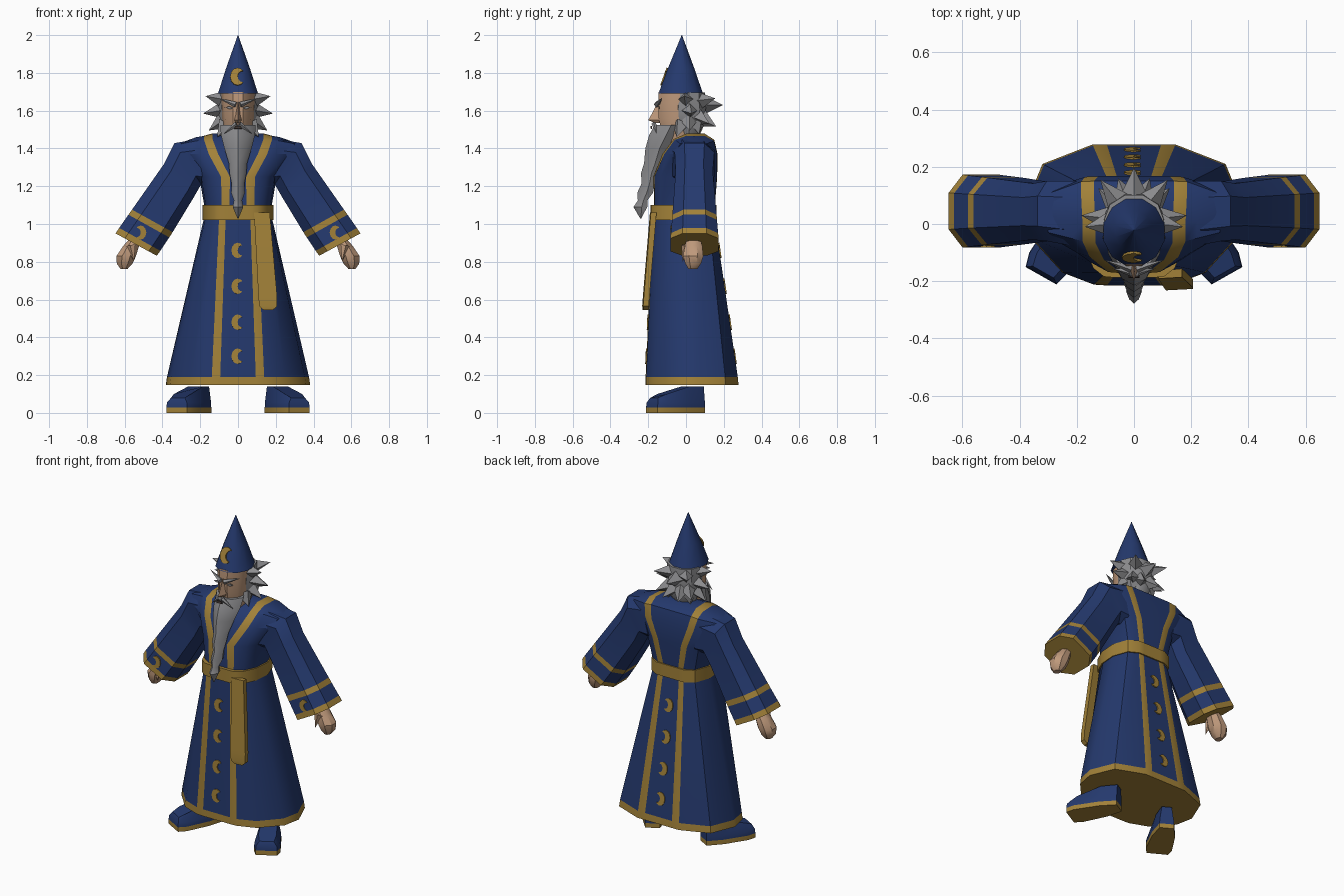
import bpy, bmesh, math
from mathutils import Vector

if "Cube" in bpy.data.objects:
    bpy.data.objects.remove(bpy.data.objects["Cube"])


def material(name, rgb):
    m = bpy.data.materials.new(name)
    m.diffuse_color = (*rgb, 1)
    m.use_nodes = True
    m.node_tree.nodes["Principled BSDF"].inputs["Base Color"].default_value = m.diffuse_color
    return m


BLUE = material("robe_blue", (0.018, 0.041, 0.155))
GOLD = material("trim_gold", (0.36, 0.22, 0.04))
GREY = material("hair_grey", (0.27, 0.27, 0.28))
SKIN = material("skin", (0.52, 0.32, 0.20))
DARK = material("mouth_dark", (0.05, 0.035, 0.03))


def finish(name, bm, mats, mirror=False, angle=35):
    bmesh.ops.recalc_face_normals(bm, faces=bm.faces)
    me = bpy.data.meshes.new(name)
    bm.to_mesh(me)
    bm.free()
    for m in mats:
        me.materials.append(m)
    for p in me.polygons:
        p.use_smooth = True
    me.set_sharp_from_angle(angle=math.radians(angle))
    ob = bpy.data.objects.new(name, me)
    bpy.context.collection.objects.link(ob)
    if mirror:
        ob.modifiers.new("mirror", "MIRROR").use_mirror_merge = False
    return ob


def loft(name, rings, mats, rule=lambda i, j: 0, top=None, mirror=False, angle=35):
    """Skin closed rings; rule(ring, column) picks the material slot."""
    bm = bmesh.new()
    rows = [[bm.verts.new(p) for p in r] for r in rings]
    n = len(rows[0])
    for i in range(len(rows) - 1):
        for j in range(n):
            k = (j + 1) % n
            f = bm.faces.new((rows[i][j], rows[i][k], rows[i + 1][k], rows[i + 1][j]))
            f.material_index = rule(i, j)
    bm.faces.new(rows[0]).material_index = rule(0, 0)
    for idx, m in (top or [(range(n), rule(len(rows) - 2, 1))]):
        bm.faces.new([rows[-1][j] for j in idx]).material_index = m
    return finish(name, bm, mats, mirror, angle)


def sym(z, half):
    """Full body ring from its right half, front to back."""
    h = [(p[0], p[1], p[2] if len(p) > 2 else z) for p in half]
    return h + [(-x, y, q) for x, y, q in reversed(h)]


def oval(c, rx, ry, n=10):
    return [(c[0] + rx * math.sin(2 * math.pi * (k + .5) / n),
             c[1] - ry * math.cos(2 * math.pi * (k + .5) / n), c[2]) for k in range(n)]


def spike(bm, base, tip, r, n=4, flat=1.0):
    base, tip = Vector(base), Vector(tip)
    d = (tip - base).normalized()
    a = d.cross(Vector((0, 0, 1))).normalized()
    b = d.cross(a)
    ring = [bm.verts.new(base + a * r * math.cos(t) + b * r * flat * math.sin(t))
            for t in (2 * math.pi * k / n for k in range(n))]
    t = bm.verts.new(tip)
    for k in range(n):
        bm.faces.new((ring[k], ring[(k + 1) % n], t))
    bm.faces.new(ring)


def plate(name, pts, centre, up, normal, mat, mirror=False):
    """Thin flat plate from a 2D outline; first axis stays along x."""
    c, up, nrm = Vector(centre), Vector(up).normalized(), Vector(normal).normalized()
    x = Vector((1, 0, 0))
    lay = lambda o: [c + x * u + up * v + nrm * o for u, v in pts]
    return loft(name, [lay(-.004), lay(.004)], [mat], mirror=mirror, angle=20)


def moon(name, centre, up, normal, s=1.0, mirror=False):
    arc = [math.radians(a) for a in range(60, 301, 30)]
    outer = [(.01 + .033 * s * math.cos(a), .041 * s * math.sin(a)) for a in arc]
    inner = [(.024 * s + .01 + .024 * s * math.cos(a), .027 * s * math.sin(a)) for a in reversed(arc[1:-1])]
    return plate(name, outer + inner, centre, up, normal, GOLD, mirror)


STRIPES = {0, 6, 8, 14}

# Skirt with front and back stripes, gold hem and underside
hem = [(.095, -.215), (.14, -.212), (.25, -.17), (.36, -.05), (.382, .06), (.32, .21), (.145, .278), (.095, .278)]
waist = [(.065, -.175), (.1, -.172), (.135, -.145), (.17, -.07), (.178, .03), (.145, .12), (.09, .15), (.055, .15)]
blend = lambda t: [(a[0] + (b[0] - a[0]) * t, a[1] + (b[1] - a[1]) * t) for a, b in zip(waist, hem)]
loft("robe_skirt", [sym(.148, hem), sym(.19, blend(.97)), sym(1.04, waist)], [BLUE, GOLD],
     lambda i, j: 1 if i == 0 or j in STRIPES else 0)

# Torso with lapel stripes running over the shoulders
chest = [
    (1.06, [(.045, -.168), (.085, -.165), (.13, -.14), (.165, -.07), (.172, .03), (.14, .12), (.08, .15), (.045, .15)]),
    (1.25, [(.043, -.172), (.09, -.168), (.15, -.135), (.195, -.06), (.205, .04), (.18, .13), (.12, .163), (.08, .165)]),
    (1.37, [(.105, -.125), (.155, -.115), (.2, -.1), (.27, -.06), (.28, .04), (.265, .135), (.17, .165), (.125, .167)]),
    (1.44, [(.135, -.065, 1.45), (.18, -.06, 1.445), (.22, -.05), (.3, -.03, 1.425), (.31, .04, 1.425),
            (.29, .11, 1.425), (.185, .148), (.14, .15, 1.445)]),
    (1.46, [(.135, .0, 1.478), (.18, .0, 1.466), (.22, .01), (.28, .02, 1.438), (.29, .04, 1.436),
            (.28, .08, 1.438), (.185, .1, 1.466), (.14, .1, 1.478)])]
loft("robe_torso", [sym(z, h) for z, h in chest], [BLUE, GOLD], lambda i, j: int(j in STRIPES),
     top=[((0, 1, 6, 7), 1), (range(1, 7), 0), ((0, 7, 8, 15), 0), ((15, 14, 9, 8), 1), (range(9, 15), 0)])

# Belt and hanging sash
wide = [(x * 1.05, y * 1.07) for x, y in waist]
loft("belt", [sym(1.022, wide), sym(1.10, wide)], [GOLD])
sash = [(.545, .135, .185, -.222), (.565, .112, .207, -.225), (.62, .108, .207, -.221), (1.06, .085, .168, -.184)]
loft("sash_tail", [[(a, y - .007, z), (b, y - .002, z), (b, y + .028, z), (a, y + .02, z)]
                   for z, a, b, y in sash], [GOLD])

# Moons down the robe front and back
for n, z in enumerate((.86, .67, .48, .30)):
    t = (1.04 - z) / .892
    moon(f"front_moon_{n}", (-.012, -.177 - .04 * t, z), (0, .045, 1), (0, -1, .045))
    moon(f"back_moon_{n}", (-.012, .153 + .128 * t, z), (0, -.144, 1), (0, 1, .144))

# Sleeves: upper point, lower point, y range per ring
arm = [((.21, 1.45), (.15, 1.20), -.08, .15), ((.337, 1.428), (.195, 1.21), -.06, .15),
       ((.39, 1.32), (.235, 1.14), -.055, .142), ((.561, 1.076), (.346, .957), -.072, .162),
       ((.58, 1.049), (.364, .929), -.074, .164), ((.629, .979), (.411, .858), -.08, .17),
       ((.648, .95), (.43, .832), -.083, .173)]
section = [(-.6, 0), (.55, 0), (1, .25), (1, .75), (.55, 1), (-.6, 1), (-1, .75), (-1, .25)]


def sleeve_ring(u, l, y0, y1):
    return [((u[0] + l[0]) / 2 + a * (u[0] - l[0]) / 2, y0 + (y1 - y0) * t,
             (u[1] + l[1]) / 2 + a * (u[1] - l[1]) / 2) for a, t in section]


loft("sleeves", [sleeve_ring(*r) for r in arm], [BLUE, GOLD], lambda i, j: int(i in (3, 5)), mirror=True)
moon("sleeve_moons", (.505, -.078, .955), (0, 0, 1), (0, -1, 0), .9, True)

# Hands with thumbs
hand = [((.53, .04, .935), .035, .035), ((.565, .04, .885), .045, .05), ((.592, .038, .83), .056, .058),
        ((.6, .038, .79), .045, .045), ((.603, .036, .762), .02, .025)]
loft("hands", [oval(c, a, b, 8) for c, a, b in hand], [SKIN], mirror=True)
bm = bmesh.new()
spike(bm, (.565, .0, .885), (.55, -.018, .80), .026, 5)
finish("thumbs", bm, [SKIN], True)

# Shoes, toes turned outward, gold soles
foot = [(0, -.042), (0, .042), (.1, .066), (.25, .076), (.3, .062), (.3, -.062), (.25, -.076), (.1, -.066)]


def shoe_ring(z, su=1, sv=1):
    out = []
    for u, v in foot:
        h = z if z is not None else (.14 if u < .15 else .1 if u < .28 else .08)
        u, v = u * su, v * sv
        out.append((.178 + .49 * u + .87 * v, .08 - .87 * u + .49 * v, h))
    return out


loft("shoes", [shoe_ring(0), shoe_ring(.028), shoe_ring(.055, .99, .97), shoe_ring(None, .95, .68)],
     [BLUE, GOLD], lambda i, j: int(i == 0), mirror=True)

# Head: face, nose, mouth, brows
head = [(1.40, .06, .07), (1.49, .078, .1), (1.56, .084, .115), (1.64, .088, .118), (1.70, .088, .115)]
loft("head", [oval((0, -.035, z), a, b, 10) for z, a, b in head], [SKIN])
loft("nose", [[(-w, -.13, z), (0, y, z), (w, -.13, z)] for z, w, y in
              ((1.535, .016, -.165), (1.55, .024, -.2), (1.58, .016, -.183), (1.645, .009, -.15))], [SKIN])
eye = [(-.02, -.002), (0, -.007), (.02, .003), (0, .008)]
plate("eyes", eye, (.045, -.143, 1.615), (0, 0, 1), (.3, -1, 0), GREY, True)
bm = bmesh.new()
spike(bm, (.012, -.155, 1.632), (.108, -.125, 1.668), .016, 5)
finish("eyebrows", bm, [GREY], True)
plate("mouth", [(-.02, -.007), (.02, -.007), (.014, .007), (-.014, .007)], (0, -.184, 1.511), (0, .2, 1),
      (0, -1, .2), DARK)
bm = bmesh.new()
spike(bm, (.008, -.17, 1.53), (.078, -.155, 1.475), .014, 5)
finish("moustache", bm, [GREY], True)

# Long wavy beard: height, half width, front y, back y
beard = [(1.03, .003, -.243, -.237), (1.09, .028, -.278, -.205), (1.125, .022, -.255, -.205),
         (1.165, .036, -.258, -.175), (1.215, .034, -.235, -.165), (1.27, .045, -.238, -.145),
         (1.32, .048, -.222, -.125), (1.40, .072, -.215, -.09), (1.47, .09, -.195, -.045), (1.525, .094, -.165, -.02)]
loft("beard", [[(0, f, z), (w * .6, f + .2 * (b - f), z), (w, f + .6 * (b - f), z), (w * .6, b, z),
                (-w * .6, b, z), (-w, f + .6 * (b - f), z), (-w * .6, f + .2 * (b - f), z)]
               for z, w, f, b in beard], [GREY])

# Hair shell with ragged spikes
loft("hair_cap", [oval((0, .015, z), a, b, 10) for z, a, b in
                  ((1.47, .075, .06), (1.53, .1, .088), (1.62, .108, .095), (1.695, .104, .09))], [GREY])
bm = bmesh.new()
tips = [(.185, .03, 1.585), (.172, -.01, 1.677), (.155, .02, 1.495), (.118, .155, 1.665),
        (.125, .125, 1.53), (.055, .16, 1.515), (.08, .07, 1.475), (.11, -.05, 1.46)]
for x, y, z in tips:
    d = Vector((x, y - .01, 0)).normalized() * .075
    for s in (1, -1):
        spike(bm, (s * d.x, .01 + d.y, 1.6 + (z - 1.58) * .6), (s * x, y, z), .048)
spike(bm, (0, .085, 1.63), (0, .197, 1.63), .055)
finish("hair_spikes", bm, [GREY], angle=20)

# Pointed hat with a moon
loft("hat", [oval((0, -.028, 1.69), .11, .122, 12), oval((0, -.026, 1.82), .067, .074, 12),
             oval((0, -.022, 2.0), .001, .001, 12)], [BLUE])
moon("hat_moon", (-.012, -.116, 1.78), (0, .36, 1), (0, -1, .36), 1.2)
